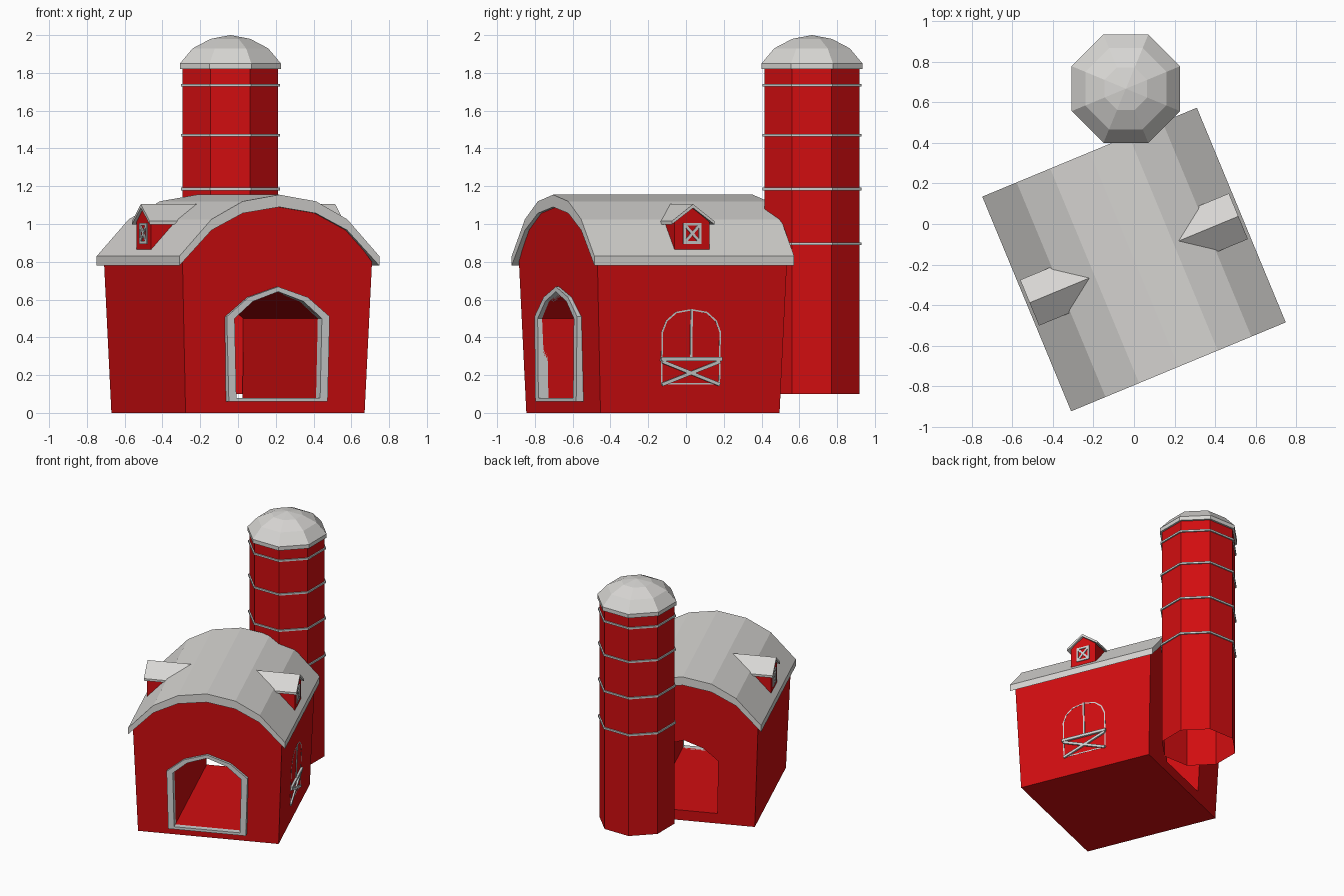
import bpy, bmesh
from math import radians, pi, cos, sin
from mathutils import Matrix, Vector

if "Cube" in bpy.data.objects:
    bpy.data.objects.remove(bpy.data.objects["Cube"])


def material(name, rgb):
    m = bpy.data.materials.new(name)
    m.use_nodes = True
    m.diffuse_color = (*rgb, 1)
    m.node_tree.nodes["Principled BSDF"].inputs["Base Color"].default_value = (*rgb, 1)
    return m


RED = material("barn red", (0.64, 0.004, 0.005))
GREY = material("roof grey", (0.68, 0.67, 0.65))
TRIM = material("trim grey", (0.62, 0.64, 0.64))

BARN = Matrix.Translation((0, -0.175, 0)) @ Matrix.Rotation(radians(22.5), 4, "Z")
SILO = Matrix.Translation((-0.04, 0.667, 0))


def loft(name, loops, mat, frame=BARN, cyclic=False, caps=(True, True)):
    """Bridge loops of equal length into one flat-shaded mesh."""
    bm = bmesh.new()
    rows = [[bm.verts.new(p) for p in loop] for loop in loops]
    n = len(rows[0])
    pairs = list(zip(rows, rows[1:])) + ([(rows[-1], rows[0])] if cyclic else [])
    for a, b in pairs:
        for i in range(n):
            j = (i + 1) % n
            bm.faces.new((a[i], a[j], b[j], b[i]))
    if not cyclic:
        for row, cap in zip((rows[0], rows[-1]), caps):
            if cap:
                bm.faces.new(row)
    bmesh.ops.recalc_face_normals(bm, faces=bm.faces)
    mesh = bpy.data.meshes.new(name)
    bm.to_mesh(mesh)
    bm.free()
    mesh.materials.append(mat)
    obj = bpy.data.objects.new(name, mesh)
    obj.matrix_world = frame
    bpy.context.collection.objects.link(obj)
    return obj


def mirrored(half):
    """Complete a profile given from the outer end to the centre line."""
    return half + [(-x, z) for x, z in reversed(half) if x != 0]


def wall(z):
    """Half width of the barn, which widens with height."""
    return 0.513 + 0.0375 * z


def front(profile, y):
    return [(x, y, z) for x, z in profile]


def side(profile, depth, s=1):
    """Place a (y, z) profile on a side; depth may depend on height."""
    return [(s * (depth(z) if callable(depth) else depth), y, z) for y, z in profile]


# Barn body with a through passage
roof_low = [(0.5725, 0.78), (0.389, 0.967), (0.21, 1.057), (0, 1.09)]
roof_top = [(0.5725, 0.83), (0.389, 1.025), (0.21, 1.12), (0, 1.155)]
gable = mirrored([(wall(0), 0), (wall(0.8), 0.8)] + [(x, z + 0.02) for x, z in roof_low[1:]])
body = loft("barn_body", [[(x, s * wall(z), z) for x, z in gable] for s in (-1, 1)], RED)

opening = mirrored([(0.24, 0.08), (0.25, 0.5), (0.145, 0.59), (0, 0.642)])
cutter = loft("passage_cutter", [front(opening, -0.8), front(opening, 0.8)], RED)
cutter.hide_render = True
cut = body.modifiers.new("passage", "BOOLEAN")
cut.object, cut.operation, cut.solver = cutter, "DIFFERENCE", "EXACT"
bpy.context.view_layer.objects.active = body
bpy.ops.object.modifier_apply(modifier=cut.name)
bpy.data.objects.remove(cutter)

# Curved roof shell
shell = mirrored(roof_top)
shell += list(reversed(mirrored(roof_low)))
loft("barn_roof", [front(shell, -0.5725), front(shell, 0.5725)], GREY)

# Door frame
outer = mirrored([(0.283, 0.06), (0.295, 0.51), (0.17, 0.612), (0, 0.668)])
loft("door_frame", [front(outer, -0.5), front(outer, -0.557),
                    front(opening, -0.557), front(opening, -0.5)], TRIM, cyclic=True)


def bar(name, p, q, width, base, lift, s=1):
    """Flat bar on a side wall between two (y, z) points."""
    p, q = Vector(p), Vector(q)
    d = (q - p).normalized() * width / 2
    n = Vector((-d.y, d.x))
    quad = [p + n, q + n, q - n, p - n]
    loft(name, [side(quad, lambda z: base(z) - 0.01, s),
                side(quad, lambda z: base(z) + lift, s)], TRIM)


# Side window
arch_out = mirrored([(0.17, 0.15), (0.17, 0.43), (0.145, 0.49), (0.09, 0.535), (0, 0.55)])
arch_in = [(y * 0.95, 0.35 + (z - 0.35) * 0.96) for y, z in arch_out]
flush = lambda z: wall(z) + 0.001
sunk = lambda z: wall(z) - 0.01
loft("window_arch", [side(arch_out, sunk), side(arch_out, flush),
                     side(arch_in, flush), side(arch_in, sunk)], TRIM, cyclic=True)
bar("window_rail", (-0.175, 0.285), (0.175, 0.285), 0.02, wall, 0.016)
bar("window_mullion", (0, 0.29), (0, 0.55), 0.012, wall, 0.006)
for s in (-1, 1):
    bar("window_brace", (-0.165 * s, 0.15), (0.165 * s, 0.272), 0.018, wall, 0.012)

# Dormers on both roof slopes
for s, label in ((1, "left"), (-1, "right")):
    face = mirrored([(0.1, 0.865), (0.1, 1.01), (0, 1.09)])
    loft(label + "_dormer", [side(face, 0.54, s), side(face, 0.25, s)], RED)
    slab = [(0.122, 1.015), (0, 1.105), (-0.122, 1.015),
            (-0.122, 0.998), (0, 1.085), (0.122, 0.998)]
    loft(label + "_dormer_roof", [side(slab, 0.557, s), side(slab, 0.2, s)], GREY)
    flat = lambda z: 0.54
    a, lo, hi = 0.045, 0.902, 0.998
    for p, q in (((-a, lo), (a, hi)), ((-a, hi), (a, lo)),
                 ((-a, lo - 0.007), (-a, hi + 0.007)), ((a, lo - 0.007), (a, hi + 0.007)),
                 ((-a, lo), (a, lo)), ((-a, hi), (a, hi))):
        bar(label + "_dormer_window", p, q, 0.014, flat, 0.007, s)


def octagon(apothem, z):
    r = apothem / cos(pi / 8)
    return [(r * cos(pi / 8 + i * pi / 4), r * sin(pi / 8 + i * pi / 4), z) for i in range(8)]


# Silo tower, domed cap and hoops
loft("silo_tower", [octagon(0.2525, 0.1), octagon(0.2525, 1.83)], RED, SILO, caps=(False, True))
dome = [(0.267, 1.82), (0.267, 1.85), (0.2, 1.93), (0.105, 1.98), (0.001, 2.0)]
loft("silo_cap", [octagon(a, z) for a, z in dome], GREY, SILO)
for z in (0.895, 1.185, 1.47, 1.735):
    hoop = [(0.25, z - 0.007), (0.262, z - 0.007), (0.262, z + 0.007), (0.25, z + 0.007)]
    loft("silo_hoop", [octagon(a, h) for a, h in hoop], TRIM, SILO, cyclic=True)
